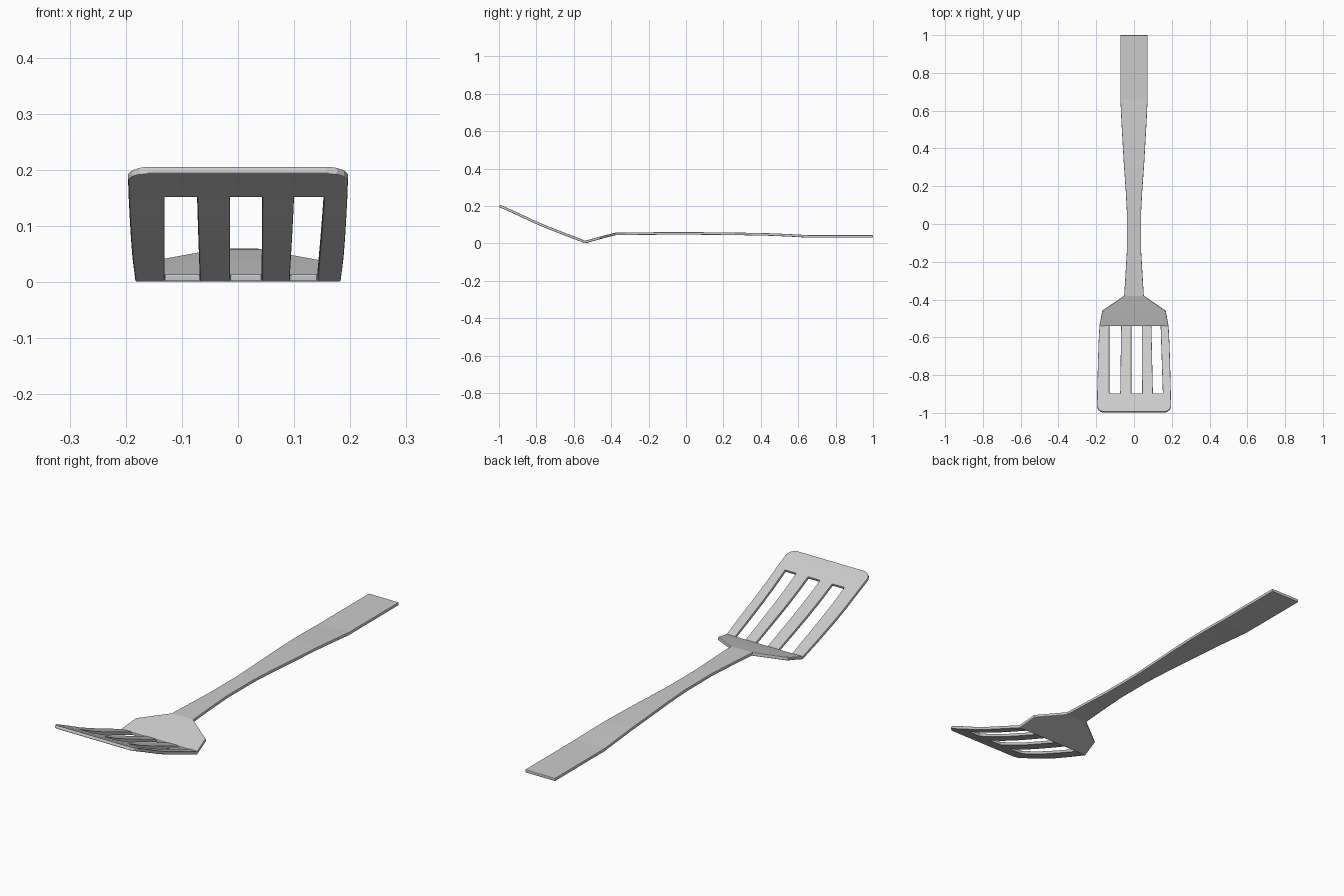
import bpy, bmesh

if "Cube" in bpy.data.objects:
    bpy.data.objects.remove(bpy.data.objects["Cube"])

# Stations along the length: y, centre height, half width
front_lip = [(-0.997, 0.200, 0.158), (-0.993, 0.198, 0.176), (-0.983, 0.194, 0.189),
             (-0.968, 0.188, 0.196), (-0.90, 0.157, 0.195)]
slotted = [(-0.82, 0.119, 0.193), (-0.74, 0.085, 0.191), (-0.64, 0.046, 0.188),
           (-0.54, 0.0075, 0.183)]
shoulder = [(-0.46, 0.029, 0.168), (-0.38, 0.050, 0.052)]
handle = [(-0.25, 0.052, 0.044), (-0.13, 0.053, 0.037), (0.05, 0.053, 0.037),
          (0.18, 0.052, 0.044), (0.32, 0.050, 0.054), (0.46, 0.047, 0.062),
          (0.55, 0.043, 0.067), (0.66, 0.037, 0.072), (1.0, 0.037, 0.072)]
stations = front_lip + slotted + shoulder + handle

# Slot edges at the tip end and at the crease
tip_cols = [-0.131, -0.073, -0.014, 0.043, 0.100, 0.153]
crease_cols = [-0.131, -0.068, -0.014, 0.042, 0.092, 0.141]
slot_first, slot_last = len(front_lip) - 1, len(front_lip) + len(slotted) - 1


def columns(y, w):
    """Sideways positions of the mesh columns at one station."""
    if y > -0.54:
        return [-w] + [c / 0.183 * w for c in crease_cols] + [w]
    t = min(max((y + 0.90) / 0.36, 0), 1)
    return [-w] + [a + (b - a) * t for a, b in zip(tip_cols, crease_cols)] + [w]


# Bent sheet with three slots left open
bm = bmesh.new()
rows = [[bm.verts.new((x, y, z)) for x in columns(y, w)] for y, z, w in stations]
for i, (a, b) in enumerate(zip(rows, rows[1:])):
    for j in range(7):
        if slot_first <= i < slot_last and j in (1, 3, 5):
            continue
        bm.faces.new((a[j], a[j + 1], b[j + 1], b[j]))
bmesh.ops.recalc_face_normals(bm, faces=bm.faces)
mesh = bpy.data.meshes.new("slotted_turner")
bm.to_mesh(mesh)
bm.free()
turner = bpy.data.objects.new("slotted_turner", mesh)
bpy.context.collection.objects.link(turner)

# Sheet thickness and softened rims
solid = turner.modifiers.new("thickness", 'SOLIDIFY')
solid.thickness = 0.0135
solid.offset = 0
bevel = turner.modifiers.new("soft_rim", 'BEVEL')
bevel.width = 0.003
bevel.segments = 2
bevel.limit_method = 'ANGLE'
bevel.angle_limit = 0.9
